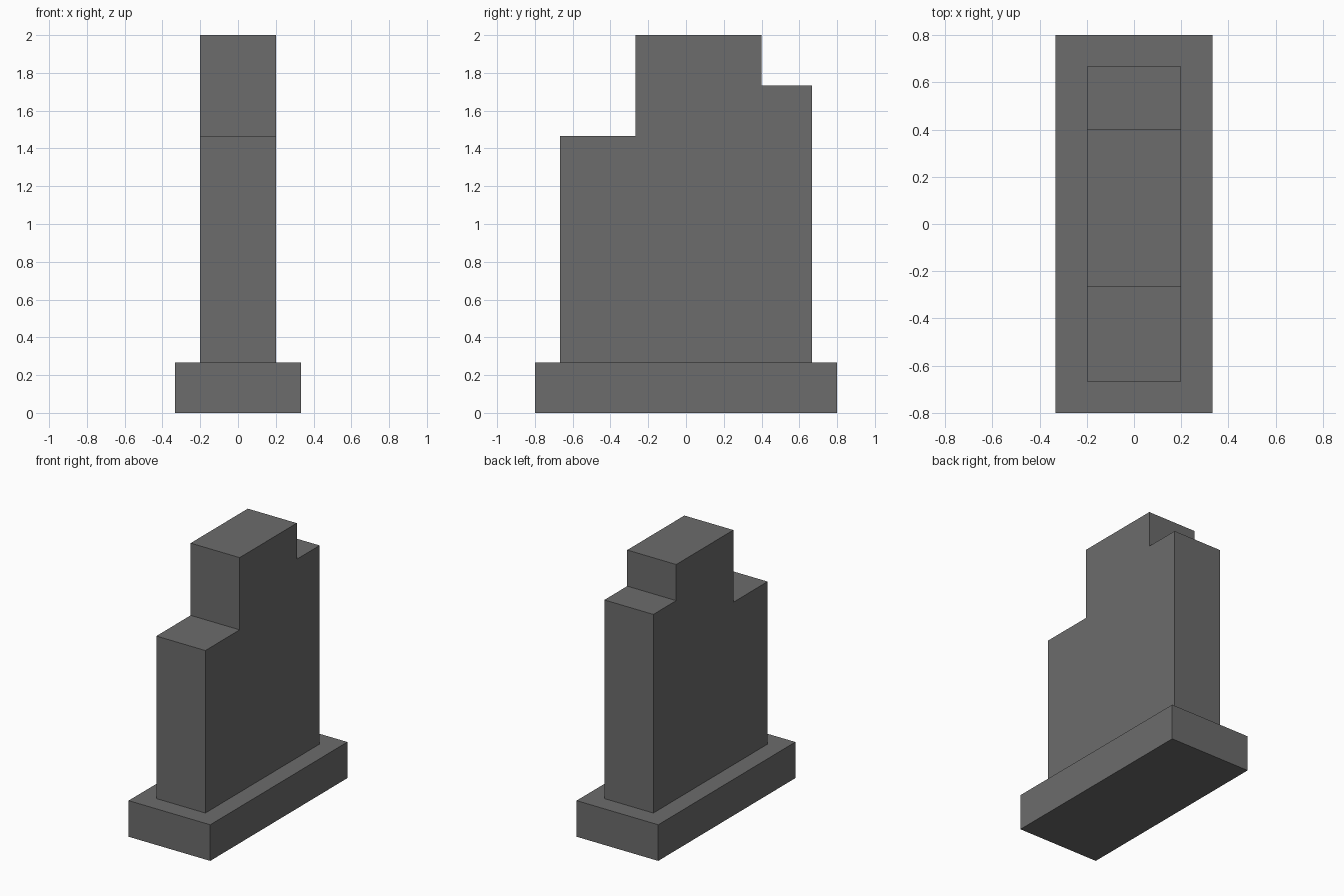
import bpy, bmesh

if "Cube" in bpy.data.objects:
    bpy.data.objects.remove(bpy.data.objects["Cube"])

U = 2 / 30  # design grid unit

stone = bpy.data.materials.new("dark grey stone")
stone.diffuse_color = (0.15, 0.15, 0.15, 1)
stone.use_nodes = True
stone.node_tree.nodes["Principled BSDF"].inputs["Base Color"].default_value = stone.diffuse_color


def extrude_profile(name, profile, half_width):
    """Extrude a (y, z) outline symmetrically along x."""
    bm = bmesh.new()
    face = bm.faces.new([bm.verts.new((-half_width * U, y * U, z * U)) for y, z in profile])
    ext = bmesh.ops.extrude_face_region(bm, geom=[face])
    verts = [g for g in ext["geom"] if isinstance(g, bmesh.types.BMVert)]
    bmesh.ops.translate(bm, verts=verts, vec=(2 * half_width * U, 0, 0))
    bmesh.ops.recalc_face_normals(bm, faces=bm.faces)
    mesh = bpy.data.meshes.new(name)
    bm.to_mesh(mesh)
    bm.free()
    mesh.materials.append(stone)
    obj = bpy.data.objects.new(name, mesh)
    bpy.context.collection.objects.link(obj)
    return obj


# Low rectangular plinth
extrude_profile("base", [(-12, 0), (12, 0), (12, 4), (-12, 4)], 5)

# Upright slab with a low front step, tall middle and shallow back step
extrude_profile("stepped_slab", [(-10, 4), (10, 4), (10, 26), (6, 26),
                                 (6, 30), (-4, 30), (-4, 22), (-10, 22)], 3)
